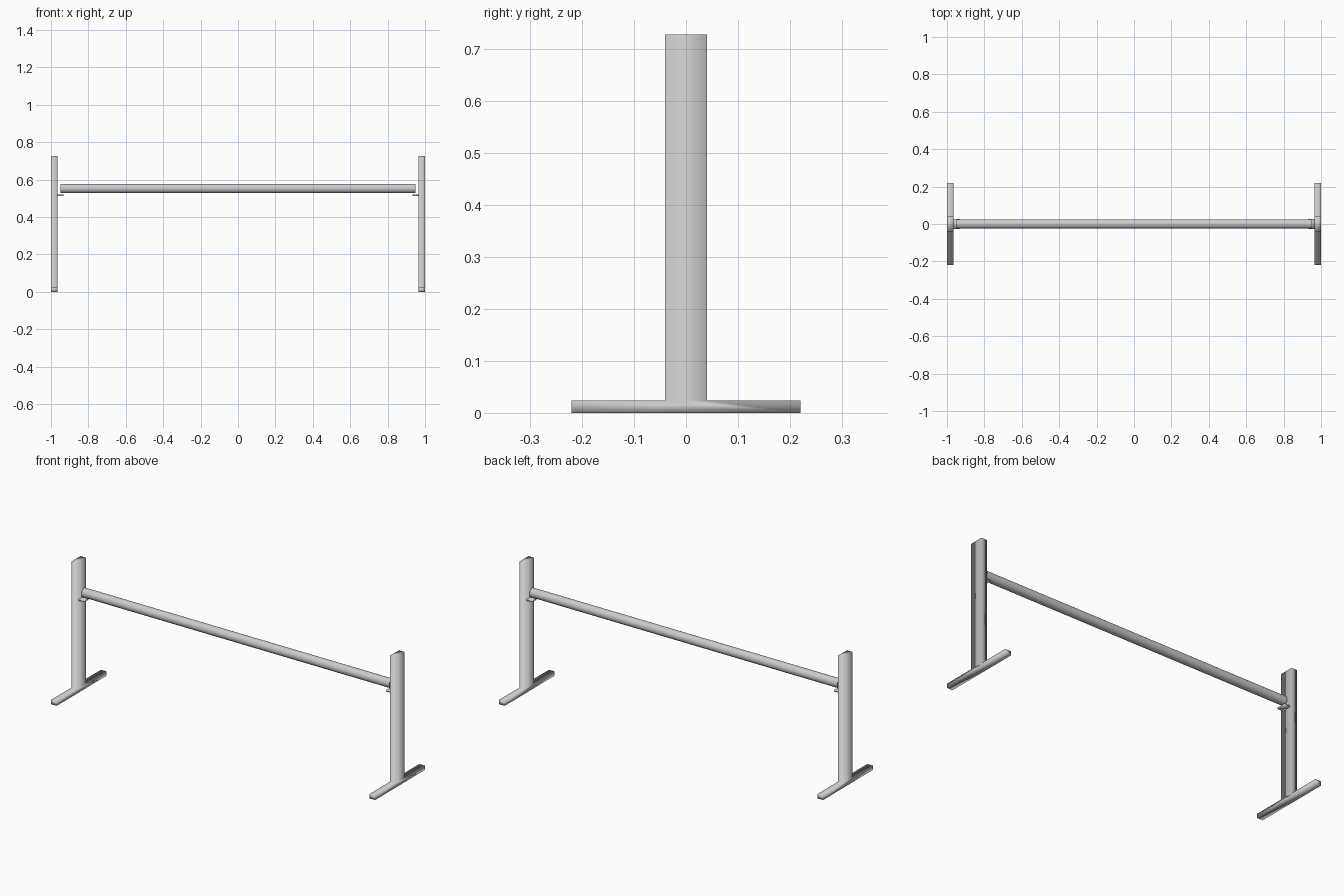
import bpy, bmesh, math

if "Cube" in bpy.data.objects:
    bpy.data.objects.remove(bpy.data.objects["Cube"])

grey = bpy.data.materials.new("grey metal")
grey.diffuse_color = (0.6, 0.6, 0.6, 1)
grey.use_nodes = True
grey.node_tree.nodes["Principled BSDF"].inputs["Base Color"].default_value = grey.diffuse_color


def add_prism(name, outline, x0, x1):
    """Extrude a (y, z) outline along x, softly shaded."""
    bm = bmesh.new()
    face = bm.faces.new([bm.verts.new((x0, y, z)) for y, z in outline])
    ext = bmesh.ops.extrude_face_region(bm, geom=[face])
    moved = [g for g in ext["geom"] if isinstance(g, bmesh.types.BMVert)]
    bmesh.ops.translate(bm, verts=moved, vec=(x1 - x0, 0, 0))
    bmesh.ops.recalc_face_normals(bm, faces=bm.faces[:])
    for f in bm.faces:
        f.smooth = True
    mesh = bpy.data.meshes.new(name)
    bm.to_mesh(mesh)
    bm.free()
    mesh.materials.append(grey)
    obj = bpy.data.objects.new(name, mesh)
    bpy.context.collection.objects.link(obj)
    return obj


# Upright and foot share one inverted T outline
POST, FOOT, TOP, FOOT_TOP = 0.04, 0.22, 0.727, 0.024
stand = [(-FOOT, 0), (FOOT, 0), (FOOT, FOOT_TOP), (POST, FOOT_TOP),
         (POST, TOP), (-POST, TOP), (-POST, FOOT_TOP), (-FOOT, FOOT_TOP)]
# Thin ledge under each end of the pole
ledge = [(-0.026, 0.513), (0.026, 0.513), (0.026, 0.521), (-0.026, 0.521)]

for side, s in (("left", -1), ("right", 1)):
    add_prism(side + "_stand", stand, s * 0.965, s * 1.0)
    add_prism(side + "_pole_ledge", ledge, s * 0.932, s * 0.966)

# Horizontal round pole
bpy.ops.mesh.primitive_cylinder_add(vertices=32, radius=0.025, depth=1.9,
                                    location=(0, 0, 0.553),
                                    rotation=(0, math.pi / 2, 0))
pole = bpy.context.object
pole.name = "pole"
pole.data.materials.append(grey)
bpy.ops.object.shade_smooth_by_angle()
